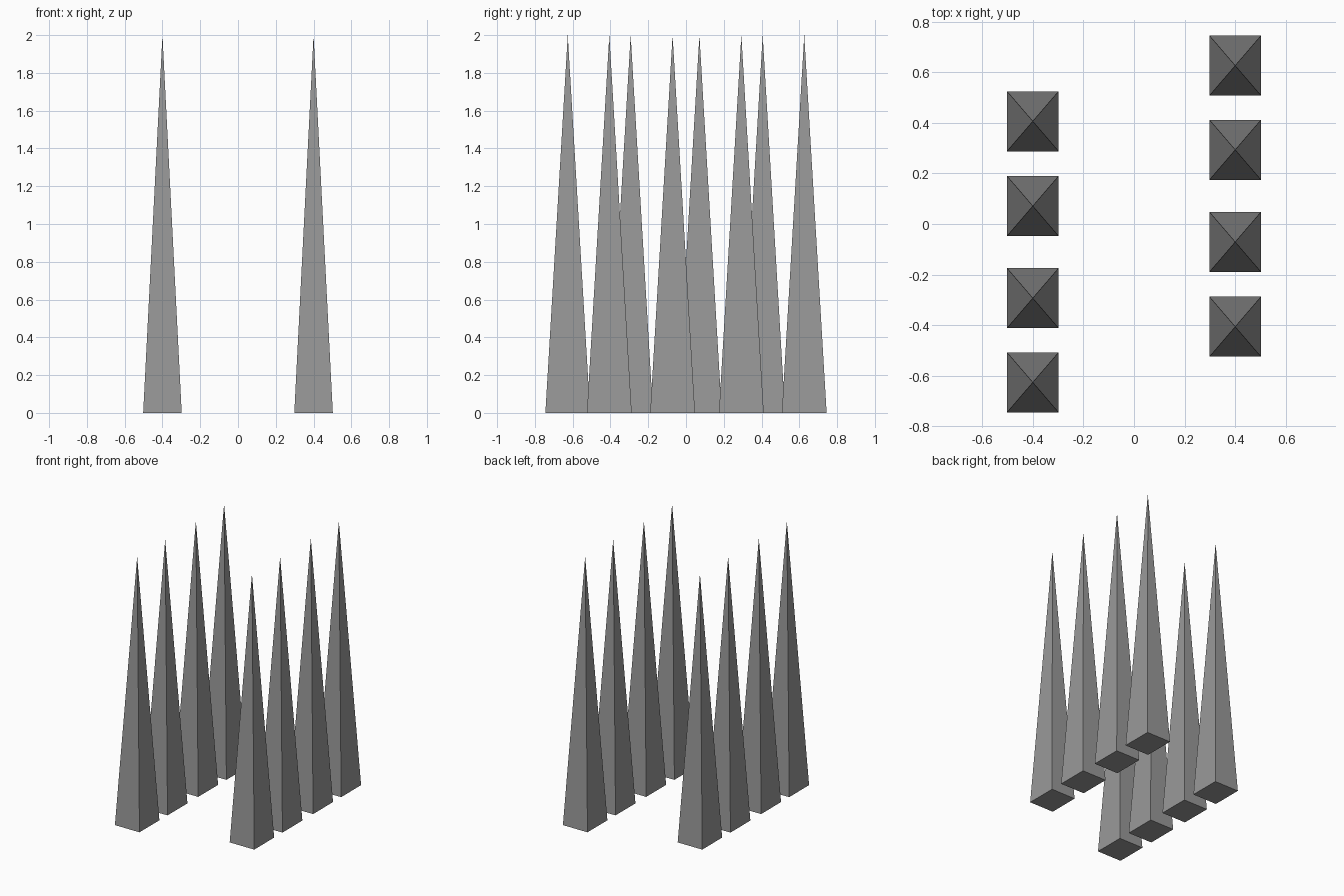
import bpy
import bmesh

if "Cube" in bpy.data.objects:
    bpy.data.objects.remove(bpy.data.objects["Cube"])

WIDTH, DEPTH, HEIGHT = 0.204, 0.237, 2.0

# Dark grey surface
grey = bpy.data.materials.new("dark_grey")
grey.diffuse_color = (0.32, 0.32, 0.32, 1)
grey.use_nodes = True
grey.node_tree.nodes["Principled BSDF"].inputs["Base Color"].default_value = grey.diffuse_color


def spike(name, x, y):
    # Tall four-sided pyramid with a closed base
    bm = bmesh.new()
    hx, hy = WIDTH / 2, DEPTH / 2
    base = [bm.verts.new((sx * hx, sy * hy, 0))
            for sx, sy in ((-1, -1), (1, -1), (1, 1), (-1, 1))]
    tip = bm.verts.new((0, 0, HEIGHT))
    bm.faces.new(base[::-1])
    for i in range(4):
        bm.faces.new((base[i], base[(i + 1) % 4], tip))
    mesh = bpy.data.meshes.new(name)
    bm.to_mesh(mesh)
    bm.free()
    mesh.materials.append(grey)
    obj = bpy.data.objects.new(name, mesh)
    obj.location = (x, y, 0)
    bpy.context.collection.objects.link(obj)


# Two staggered rows, each the other turned half way round
for i, y in enumerate((-0.626, -0.293, 0.071, 0.406), 1):
    spike(f"left_spike_{i}", -0.4, y)
    spike(f"right_spike_{i}", 0.4, -y)
